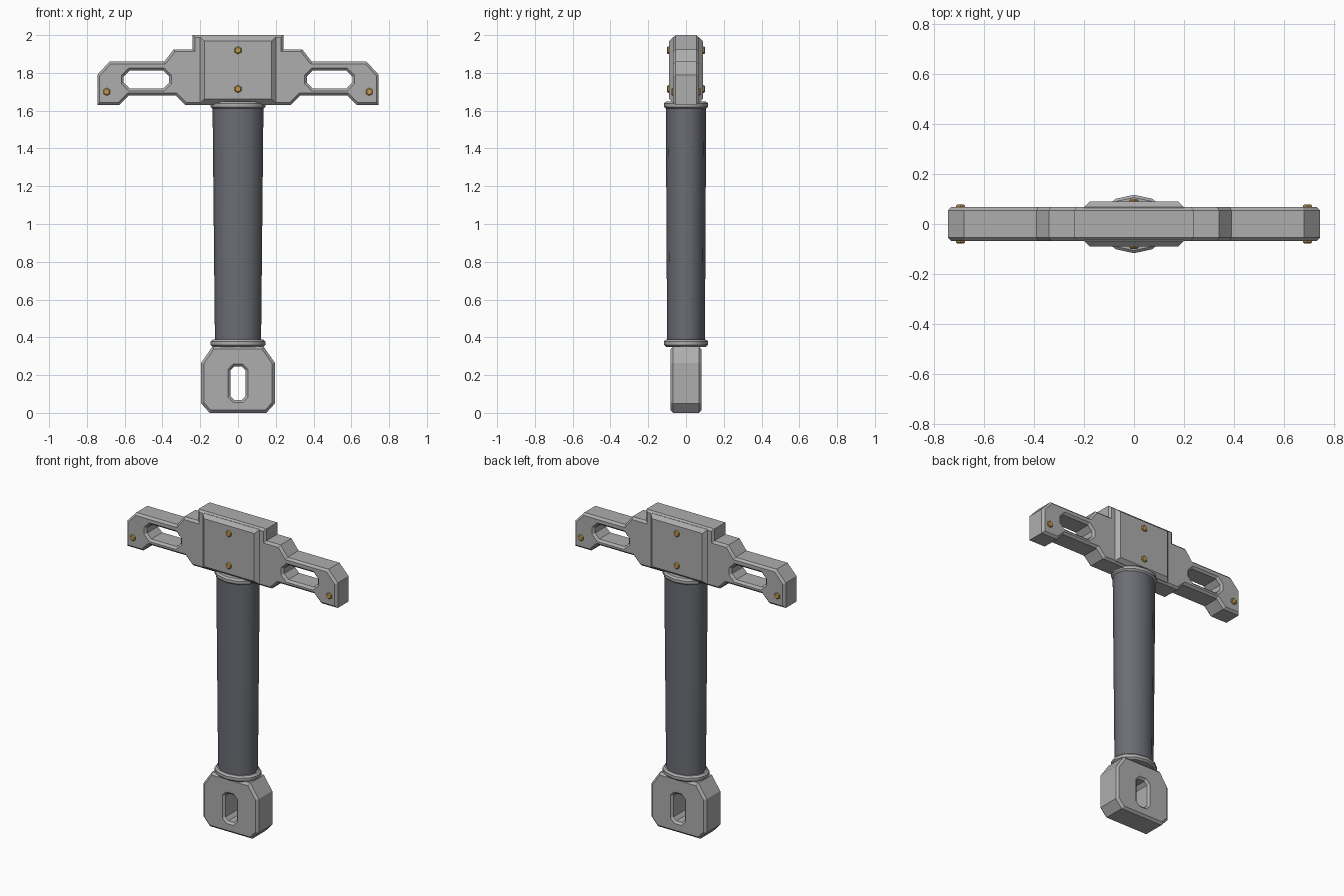
import bpy
import bmesh
import math
from mathutils import Vector

default = bpy.data.objects.get("Cube")
if default:
    bpy.data.objects.remove(default, do_unlink=True)


def material(name, r, g, b):
    mat = bpy.data.materials.new(name)
    mat.use_nodes = True
    mat.diffuse_color = (r, g, b, 1)
    mat.node_tree.nodes["Principled BSDF"].inputs["Base Color"].default_value = (r, g, b, 1)
    return mat


STEEL = material("light grey metal", 0.42, 0.42, 0.42)
GRIP = material("dark slate grip", 0.15, 0.155, 0.178)
BRASS = material("brass", 0.56, 0.33, 0.08)


def offset(points, d):
    """Move a counter-clockwise outline inward by d with mitred corners."""
    pts = [Vector(p) for p in points]
    result = []
    for i, p in enumerate(pts):
        a = (p - pts[i - 1]).normalized()
        b = (pts[(i + 1) % len(pts)] - p).normalized()
        na, nb = Vector((-a.y, a.x)), Vector((-b.y, b.x))
        result.append(p + (na + nb) * d / (1 + na.dot(nb)))
    return result


def loft(name, rings, mat):
    """Skin a stack of equal-length rings and cap both ends."""
    bm = bmesh.new()
    loops = [[bm.verts.new(co) for co in ring] for ring in rings]
    n = len(loops[0])
    for low, high in zip(loops, loops[1:]):
        for i in range(n):
            j = (i + 1) % n
            bm.faces.new((low[i], low[j], high[j], high[i]))
    bm.faces.new(loops[0])
    bm.faces.new(loops[-1])
    bmesh.ops.recalc_face_normals(bm, faces=bm.faces)
    mesh = bpy.data.meshes.new(name)
    bm.to_mesh(mesh)
    bm.free()
    mesh.materials.append(mat)
    obj = bpy.data.objects.new(name, mesh)
    bpy.context.collection.objects.link(obj)
    return obj


def prism(name, outline, half, depth, inset, mat):
    """Extrude an x-z outline along y with chamfered front and back rims."""
    layers = [(-half, inset), (depth - half, 0), (half - depth, 0), (half, inset)]
    return loft(name, [[(p.x, y, p.y) for p in offset(outline, d)] for y, d in layers], mat)


def turned(name, profile, mat):
    """Oval turned part from (x radius, y radius, z) steps."""
    angles = [math.tau * i / 12 for i in range(12)]
    rings = [[(rx * math.cos(a), ry * math.sin(a), z) for a in angles] for rx, ry, z in profile]
    obj = loft(name, rings, mat)
    bpy.ops.object.select_all(action="DESELECT")
    obj.select_set(True)
    bpy.context.view_layer.objects.active = obj
    bpy.ops.object.shade_smooth_by_angle(angle=math.radians(40))
    return obj


def mirrored(half):
    return half + [(-x, z) for x, z in reversed(half)]


def cut_slot(target, x, z, hw, hh, corner, half):
    """Cut a chamfer-cornered slot whose rims flare outward."""
    side = [(hw - corner, -hh), (hw, corner - hh), (hw, hh - corner), (hw - corner, hh)]
    outline = [(x + px, z + pz) for px, pz in mirrored(side)]
    cutter = prism("slot_cutter", outline, half + 0.01, 0.023, -0.023, STEEL)
    cutter.hide_render = True
    mod = target.modifiers.new("slot", "BOOLEAN")
    mod.operation = "DIFFERENCE"
    mod.solver = "EXACT"
    mod.object = cutter
    bpy.context.view_layer.objects.active = target
    bpy.ops.object.modifier_apply(modifier=mod.name)
    bpy.data.objects.remove(cutter, do_unlink=True)


# Stepped crossbar with a slot in each arm
bar_side = [(0.28, 1.63), (0.33, 1.68), (0.58, 1.68), (0.63, 1.63), (0.745, 1.63),
            (0.745, 1.79), (0.68, 1.86), (0.39, 1.86), (0.34, 1.925), (0.24, 1.925), (0.24, 2.0)]
crossbar = prism("crossbar", mirrored(bar_side), 0.068, 0.013, 0.013, STEEL)
for side in (-1, 1):
    cut_slot(crossbar, side * 0.485, 1.765, 0.12, 0.047, 0.03, 0.068)

# Raised block on both faces of the crossbar
prism("center_block", mirrored([(0.2, 1.64), (0.2, 1.99)]), 0.09, 0.022, 0.022, STEEL)

# Hexagonal bolts showing on both faces
hexagon = [(0.021 * math.cos(a), 0.021 * math.sin(a))
           for a in (math.radians(30 + 60 * i) for i in range(6))]
for name, x, z, half in (("upper_bolt", 0, 1.92, 0.1), ("lower_bolt", 0, 1.715, 0.1),
                         ("left_bolt", 0.695, 1.7, 0.078), ("right_bolt", -0.695, 1.7, 0.078)):
    prism(name, [(x + px, z + pz) for px, pz in hexagon], half, 0.005, 0.005, BRASS)

# Tapered oval grip between two collars
turned("grip", [(0.122, 0.1, 0.36), (0.135, 0.107, 1.64)], GRIP)
for name, z in (("lower_collar", 0.35), ("upper_collar", 1.61)):
    turned(name, [(0.133, 0.106, z), (0.145, 0.117, z + 0.01),
                  (0.145, 0.117, z + 0.028), (0.133, 0.106, z + 0.038)], STEEL)

# Pommel with an upright slot
pommel_side = [(0.15, 0), (0.195, 0.05), (0.195, 0.265), (0.135, 0.352)]
pommel = prism("pommel", mirrored(pommel_side), 0.082, 0.014, 0.014, STEEL)
cut_slot(pommel, 0, 0.157, 0.04, 0.088, 0.02, 0.082)
